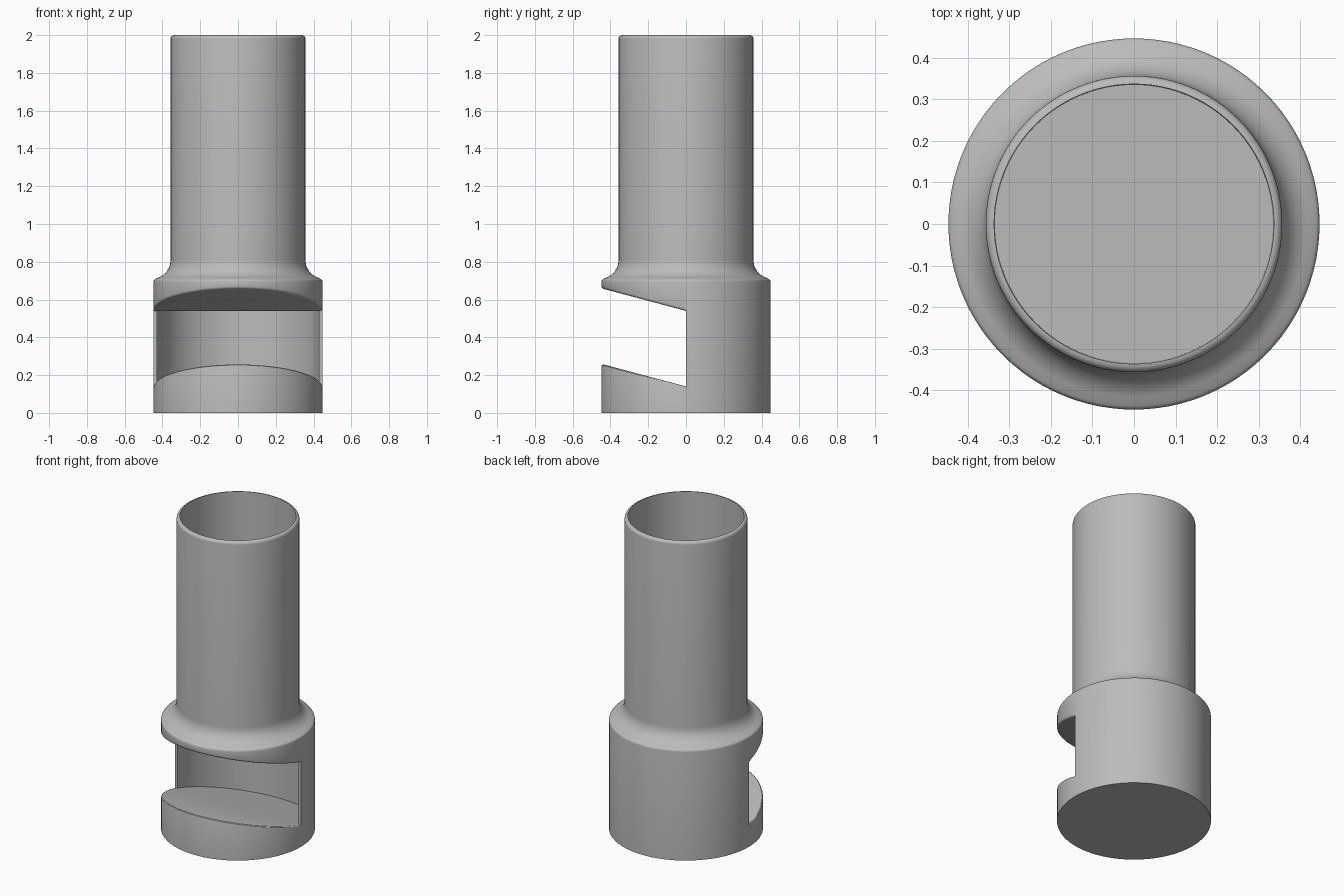
import bpy, bmesh, math
from mathutils import Vector

if "Cube" in bpy.data.objects:
    bpy.data.objects.remove(bpy.data.objects["Cube"])

SLOPE = 0.267


def arc(cx, cz, r, a0, a1, n):
    return [(cx + r * math.cos(math.radians(a0 + (a1 - a0) * i / n)),
             cz + r * math.sin(math.radians(a0 + (a1 - a0) * i / n))) for i in range(n + 1)]


def make_object(name, bm):
    me = bpy.data.meshes.new(name)
    bm.to_mesh(me)
    bm.free()
    ob = bpy.data.objects.new(name, me)
    bpy.context.collection.objects.link(ob)
    return ob


# lathed body: wide base, concave shoulder, hollow tube with rounded rim
profile = [(0, 0), (0.447, 0)]
profile += arc(0.432, 0.695, 0.015, 0, 75, 4)
profile += arc(0.457, 0.81, 0.1, 253, 180, 10)
profile += arc(0.337, 1.98, 0.02, 0, 90, 5)
profile += [(0.335, 0.70), (0, 0.70)]
bm = bmesh.new()
vs = [bm.verts.new((r, 0, z)) for r, z in profile]
es = [bm.edges.new(p) for p in zip(vs, vs[1:])]
bmesh.ops.spin(bm, geom=vs + es, cent=(0, 0, 0), axis=(0, 0, 1),
               angle=2 * math.pi, steps=96, use_merge=True)
bmesh.ops.remove_doubles(bm, verts=bm.verts, dist=1e-5)
bmesh.ops.recalc_face_normals(bm, faces=bm.faces)
body = make_object("tube_body", bm)

# cutter: sloped front slot joined to a half-round chamber behind it
plan = [(-1, 0), (-1, -1), (1, -1), (1, 0)]
plan += [(0.43 * math.cos(math.pi * i / 48), 0.43 * math.sin(math.pi * i / 48)) for i in range(49)]
bm = bmesh.new()
low = [bm.verts.new((x, y, 0.14 - SLOPE * y)) for x, y in plan]
top = [bm.verts.new((x, y, 0.54 - SLOPE * min(y, 0))) for x, y in plan]
bm.faces.new(low)
bm.faces.new(top[:5] + [top[-1]])
bm.faces.new(top[4:])
n = len(plan)
for i in range(n):
    j = (i + 1) % n
    bm.faces.new((low[i], low[j], top[j], top[i]))
bmesh.ops.recalc_face_normals(bm, faces=bm.faces)
cutter = make_object("slot_cutter", bm)
cutter.hide_render = True

mod = body.modifiers.new("slot", 'BOOLEAN')
mod.operation = 'DIFFERENCE'
mod.solver = 'EXACT'
mod.object = cutter
bpy.context.view_layer.objects.active = body
body.select_set(True)
bpy.ops.object.modifier_apply(modifier=mod.name)
bpy.data.objects.remove(cutter)

# soften the outer lips of the slot
bm = bmesh.new()
bm.from_mesh(body.data)
lips = []
for e in bm.edges:
    mid = (e.verts[0].co + e.verts[1].co) / 2
    if (mid.y < -0.005 and 0.13 < mid.z < 0.68 and len(e.link_faces) == 2
            and min(v.co.xy.length for v in e.verts) > 0.44
            and e.calc_face_angle() > 0.6):
        lips.append(e)
bmesh.ops.bevel(bm, geom=lips, offset=0.012, segments=3, profile=0.5,
                affect='EDGES', clamp_overlap=False)
bm.to_mesh(body.data)
bm.free()

# material and shading
grey = bpy.data.materials.new("plain grey")
grey.diffuse_color = (0.5, 0.5, 0.5, 1)
grey.use_nodes = True
grey.node_tree.nodes["Principled BSDF"].inputs["Base Color"].default_value = grey.diffuse_color
body.data.materials.clear()
body.data.materials.append(grey)
bpy.ops.object.shade_smooth_by_angle(angle=math.radians(30))
